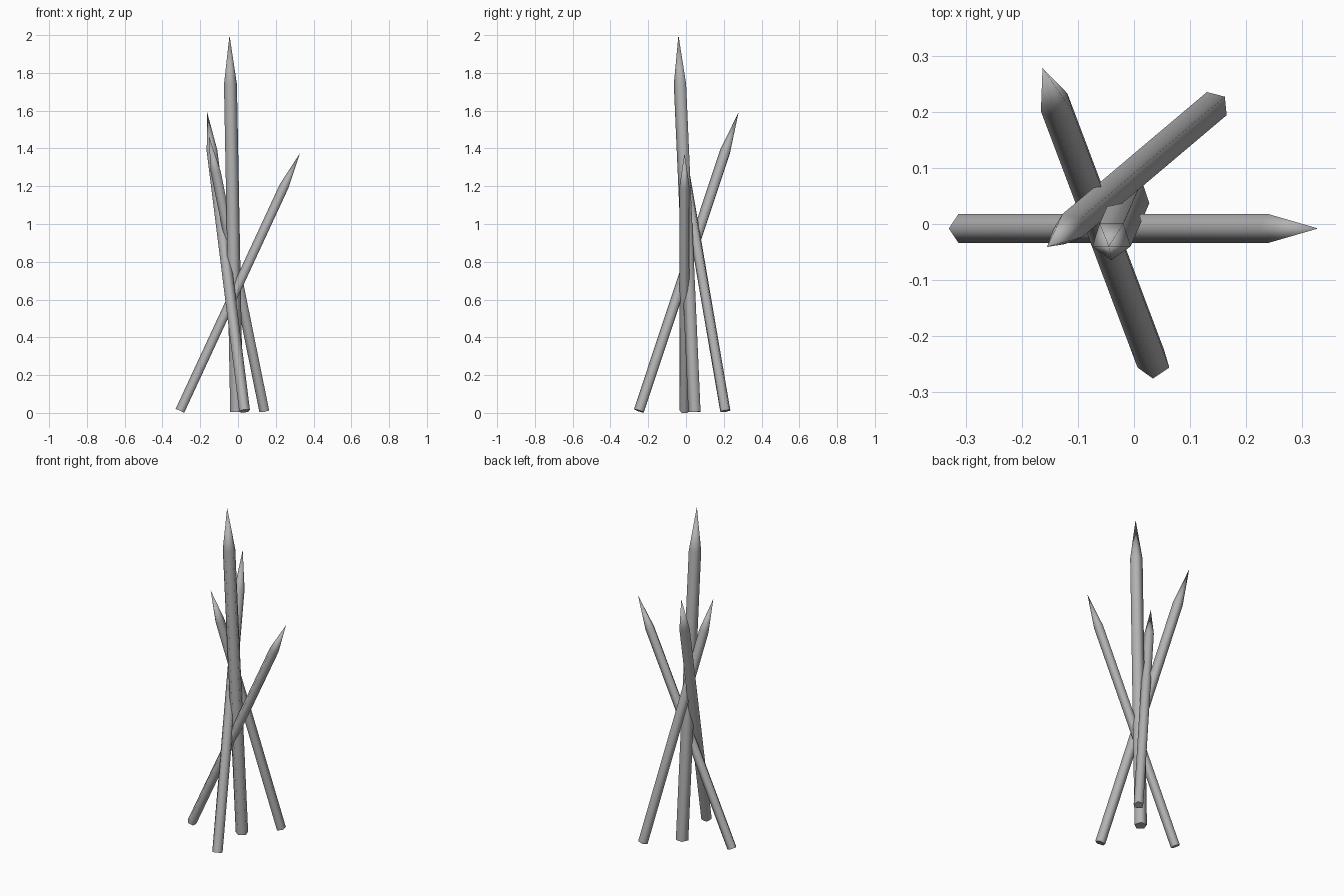
import bpy
import bmesh
import math
from mathutils import Vector

cube = bpy.data.objects.get("Cube")
if cube:
    bpy.data.objects.remove(cube, do_unlink=True)

SIDES = 5
SHOULDER = 0.87  # share of the length where the point begins

grey = bpy.data.materials.new("weathered_grey")
grey.use_nodes = True
colour = (0.45, 0.45, 0.45, 1)
grey.diffuse_color = colour
grey.node_tree.nodes["Principled BSDF"].inputs["Base Color"].default_value = colour


def stake(name, base, tip, radius, corner):
    """Sharpened pole from base to tip, with one edge facing the corner direction."""
    base, tip = Vector(base), Vector(tip)
    axis = (tip - base).normalized()
    u = Vector(corner)
    u = (u - axis * u.dot(axis)).normalized()
    v = axis.cross(u)
    bm = bmesh.new()

    def ring(centre):
        angles = [2 * math.pi * i / SIDES for i in range(SIDES)]
        return [bm.verts.new(centre + radius * (u * math.cos(a) + v * math.sin(a)))
                for a in angles]

    bottom = ring(base)
    top = ring(base.lerp(tip, SHOULDER))
    point = bm.verts.new(tip)
    bm.faces.new(bottom[::-1])
    for i in range(SIDES):
        j = (i + 1) % SIDES
        bm.faces.new((bottom[i], bottom[j], top[j], top[i]))
        bm.faces.new((top[i], top[j], point))
    mesh = bpy.data.meshes.new(name)
    bm.to_mesh(mesh)
    bm.free()
    mesh.materials.append(grey)
    obj = bpy.data.objects.new(name, mesh)
    bpy.context.collection.objects.link(obj)

    # Soft long edges, crisp cut end
    bpy.ops.object.select_all(action="DESELECT")
    obj.select_set(True)
    bpy.context.view_layer.objects.active = obj
    bpy.ops.object.shade_smooth_by_angle(angle=math.radians(80))


# Four crossing stakes
stake("tall_stake", (-0.007, 0.048, 0.005), (-0.045, -0.04, 2.0), 0.036, (0, -1, 0))
stake("side_leaning_stake", (-0.305, -0.008, 0.01), (0.328, -0.008, 1.375), 0.0275, (-1, 0, 0))
stake("back_leaning_stake", (0.035, -0.247, 0.01), (-0.163, 0.278, 1.59), 0.03, (0, -1, 0))
stake("short_leaning_stake", (0.141, 0.209, 0.01), (-0.155, -0.041, 1.47), 0.0285, (0.76, 0.65, 0))
